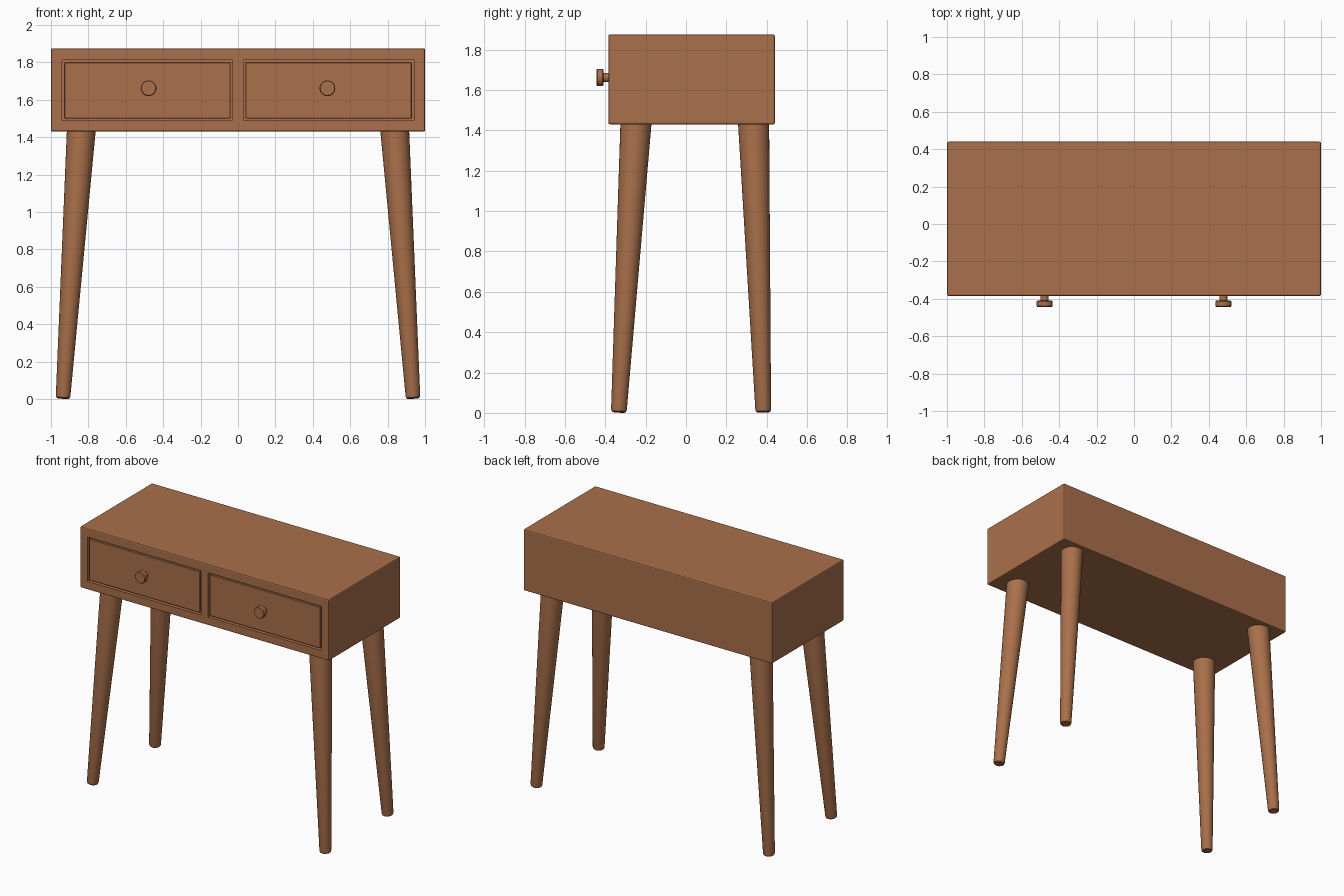
import bpy
import bmesh
from mathutils import Vector

if "Cube" in bpy.data.objects:
    bpy.data.objects.remove(bpy.data.objects["Cube"])

wood = bpy.data.materials.new("warm brown wood")
wood.use_nodes = True
colour = (0.40, 0.162, 0.07, 1)
wood.diffuse_color = colour
wood.node_tree.nodes["Principled BSDF"].inputs["Base Color"].default_value = colour


def finish(bm, name):
    """Turn a bmesh into a wooden object."""
    bmesh.ops.recalc_face_normals(bm, faces=bm.faces)
    mesh = bpy.data.meshes.new(name)
    bm.to_mesh(mesh)
    bm.free()
    mesh.materials.append(wood)
    obj = bpy.data.objects.new(name, mesh)
    bpy.context.collection.objects.link(obj)
    return obj


def smooth(obj):
    bpy.ops.object.select_all(action="DESELECT")
    obj.select_set(True)
    bpy.context.view_layer.objects.active = obj
    bpy.ops.object.shade_smooth_by_angle()


def box_mesh(low, high):
    low, high = Vector(low), Vector(high)
    bm = bmesh.new()
    bmesh.ops.create_cube(bm, size=1)
    bmesh.ops.scale(bm, vec=high - low, verts=bm.verts)
    bmesh.ops.translate(bm, vec=(low + high) / 2, verts=bm.verts)
    return bm


def turned(name, start, end, profile, sides):
    """Lathe a (fraction along axis, radius) profile from start to end."""
    start, end = Vector(start), Vector(end)
    axis = end - start
    turn = Vector((0, 0, 1)).rotation_difference(axis)
    bm = bmesh.new()
    rings = []
    for t, radius in profile:
        ring = bmesh.ops.create_circle(bm, segments=sides, radius=radius)["verts"]
        for v in ring:
            v.co = turn @ v.co + start + axis * t
        rings.append(ring)
    for a, b in zip(rings, rings[1:]):
        for i in range(sides):
            j = (i + 1) % sides
            bm.faces.new((a[i], a[j], b[j], b[i]))
    bm.faces.new(rings[0])
    bm.faces.new(rings[-1])
    obj = finish(bm, name)
    smooth(obj)
    return obj


FRONT, BACK, BOTTOM, TOP = -0.385, 0.44, 1.43, 1.875
RECESS, GAP = 0.06, 0.011

# Cabinet: softened box with two drawer recesses let into the front
bm = box_mesh((-1, FRONT, BOTTOM), (1, BACK, TOP))
bmesh.ops.bevel(bm, geom=bm.edges[:], offset=0.008, segments=2, affect="EDGES", profile=0.5)
cabinet = finish(bm, "cabinet")

for side, x in (("right", -0.485), ("left", 0.485)):
    cutter = finish(box_mesh((x - 0.455, FRONT - 0.1, 1.49),
                             (x + 0.455, FRONT + RECESS, 1.812)), side + "_recess_cutter")
    cutter.hide_render = True
    cutter.hide_set(True)
    cutter.display_type = "WIRE"
    cut = cabinet.modifiers.new(side + " recess", "BOOLEAN")
    cut.object = cutter
    cut.solver = "EXACT"

    # Drawer front, sitting flush in its recess
    bm = box_mesh((x - 0.455 + GAP, FRONT + 0.003, 1.49 + GAP),
                  (x + 0.455 - GAP, FRONT + RECESS + 0.01, 1.812 - GAP))
    bmesh.ops.bevel(bm, geom=bm.edges[:], offset=0.003, segments=1, affect="EDGES")
    finish(bm, side + "_drawer_front")

    # Knob: slim stem and flat round head
    knob_x = -0.478 if side == "right" else 0.478
    turned(side + "_drawer_knob", (knob_x, FRONT + 0.01, 1.662), (knob_x, -0.444, 1.662),
           [(0, 0.022), (0.5, 0.022), (0.5, 0.038), (0.56, 0.042), (0.93, 0.042), (1, 0.038)], 32)

    # Splayed tapering legs
    sign = -1 if side == "right" else 1
    for end, foot_y, top_y in (("front", -0.333, -0.248), ("back", 0.383, 0.335)):
        turned(f"{side}_{end}_leg", (sign * 0.936, foot_y, 0.003),
               (sign * 0.838, top_y, BOTTOM + 0.006),
               [(0, 0.03), (0.003, 0.036), (0.01, 0.039), (1, 0.077)], 32)
